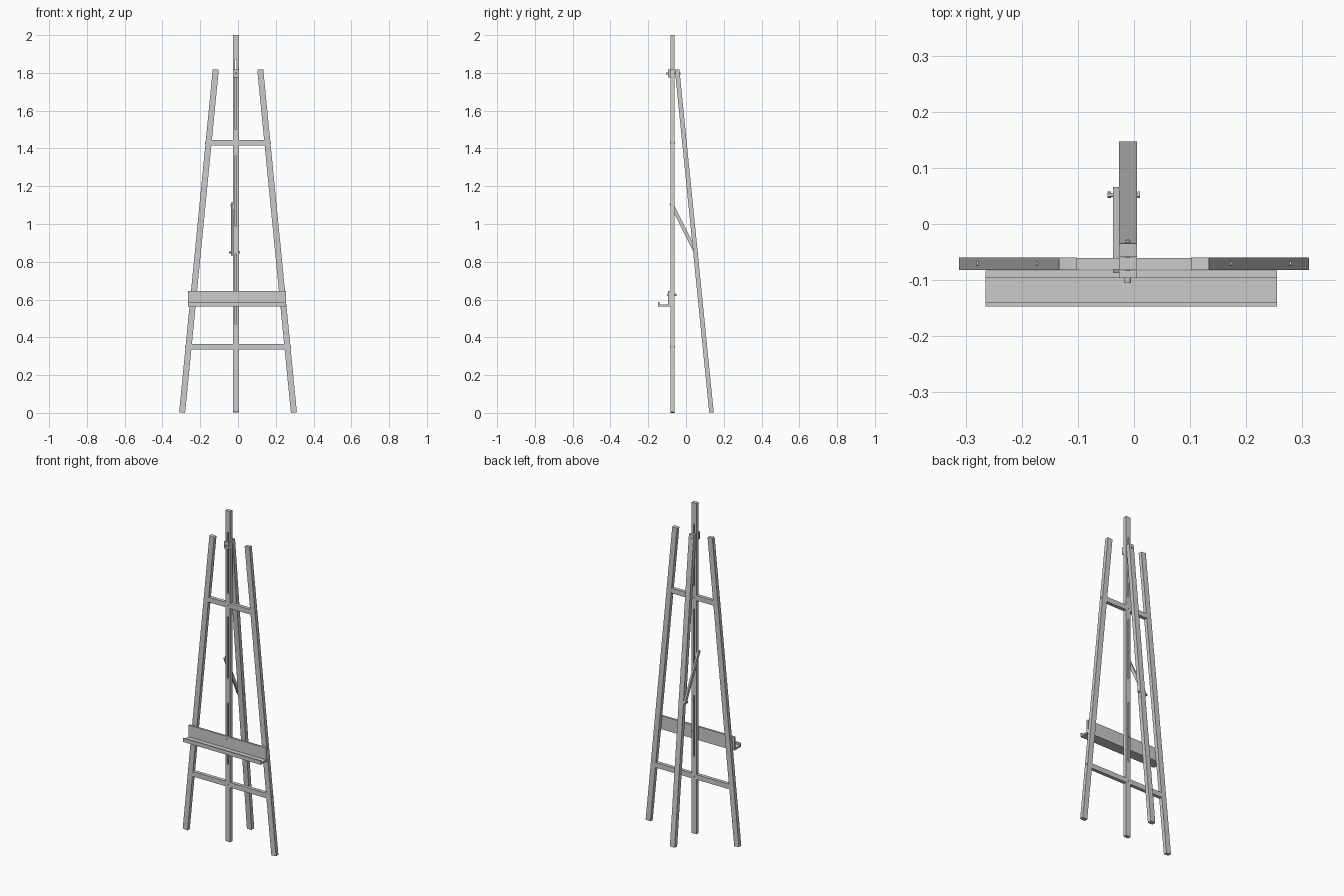
import bpy, bmesh, math
from mathutils import Vector, Matrix

if "Cube" in bpy.data.objects:
    bpy.data.objects.remove(bpy.data.objects["Cube"])

MX = -0.011          # x centre of mast, rear leg and hardware
MY = -0.071          # y centre of the front frame


def make(name, bm):
    me = bpy.data.meshes.new(name)
    bm.to_mesh(me)
    bm.free()
    ob = bpy.data.objects.new(name, me)
    bpy.context.collection.objects.link(ob)
    return ob


def box(name, x0, x1, y0, y1, z0, z1):
    bm = bmesh.new()
    m = Matrix.Translation(((x0 + x1) / 2, (y0 + y1) / 2, (z0 + z1) / 2)) \
        @ Matrix.Diagonal((x1 - x0, y1 - y0, z1 - z0, 1))
    bmesh.ops.create_cube(bm, size=1, matrix=m)
    return make(name, bm)


def beam(name, a, b, wx, wy):
    """Square-cut bar from a to b, tilted within the xz or yz plane."""
    a, b = Vector(a), Vector(b)
    d = b - a
    rot = Vector((0, 0, 1)).rotation_difference(d).to_matrix().to_4x4()
    bm = bmesh.new()
    bmesh.ops.create_cube(bm, size=1, matrix=Matrix.Translation((a + b) / 2) @ rot
                          @ Matrix.Diagonal((wx, wy, d.length, 1)))
    return make(name, bm)


def rod(name, a, b, r, seg=12):
    a, b = Vector(a), Vector(b)
    d = b - a
    rot = Vector((0, 0, 1)).rotation_difference(d).to_matrix().to_4x4()
    bm = bmesh.new()
    bmesh.ops.create_cone(bm, cap_ends=True, segments=seg, radius1=r, radius2=r, depth=d.length,
                          matrix=Matrix.Translation((a + b) / 2) @ rot)
    return make(name, bm)


# Splayed front legs, with screw heads where the rails meet them
def leg_x(z):
    return 0.2955 - (z - 0.005) * (0.178 / 1.815)


for s, side in ((-1, "left"), (1, "right")):
    beam("front_leg_" + side, (s * leg_x(0.002), MY, 0.002), (s * leg_x(1.818), MY, 1.818), 0.032, 0.022)
    for z in (0.35, 1.43):
        x = leg_x(z) + 0.014
        rod("leg_screw_" + side, (s * x, MY, z), (s * (x + 0.005), MY, z), 0.004)

# Cross rails
for name, z in (("lower_rail", 0.35), ("upper_rail", 1.43)):
    w = leg_x(z) - 0.012
    box(name, -w, w, MY - 0.0105, MY + 0.0105, z - 0.015, z + 0.015)
    rod(name + "_screw", (MX, MY - 0.014, z), (MX, MY + 0.014, z), 0.004)

# Central mast with three long slots
mast = box("mast", MX - 0.016, MX + 0.016, MY - 0.011, MY + 0.011, 0.005, 2.0)
for z0, z1 in ((0.47, 0.84), (0.99, 1.36), (1.50, 1.87)):
    cut = box("slot_cutter", MX - 0.004, MX + 0.004, MY - 0.05, MY + 0.05, z0, z1)
    cut.hide_render = True
    cut.hide_set(True)
    mod = mast.modifiers.new("slot", 'BOOLEAN')
    mod.operation = 'DIFFERENCE'
    mod.solver = 'EXACT'
    mod.object = cut

# Rear leg
beam("rear_leg", (MX, 0.135, 0.002), (MX, -0.047, 1.818), 0.032, 0.024)

# Diagonal brace on the left of the mast, with pivot pins
beam("brace", (-0.032, 0.057, 0.838), (-0.032, -0.079, 1.11), 0.010, 0.019)
rod("brace_pin_lower", (-0.043, 0.052, 0.85), (0.011, 0.052, 0.85), 0.0035)
rod("brace_nut_lower", (-0.047, 0.052, 0.85), (-0.041, 0.052, 0.85), 0.006, 6)
rod("brace_head_lower", (0.006, 0.052, 0.85), (0.011, 0.052, 0.85), 0.006)
rod("brace_screw_upper", (-0.040, -0.073, 1.098), (-0.020, -0.073, 1.098), 0.004)

# Picture tray: back board, shelf and lip as one profile swept along x
profile = [(-0.083, 0.645), (-0.095, 0.645), (-0.095, 0.575), (-0.140, 0.575),
           (-0.140, 0.587), (-0.147, 0.587), (-0.147, 0.564), (-0.083, 0.564)]
bm = bmesh.new()
face = bm.faces.new([bm.verts.new((-0.265, y, z)) for y, z in profile])
ext = bmesh.ops.extrude_face_region(bm, geom=[face])
bmesh.ops.translate(bm, vec=(0.52, 0, 0), verts=[v for v in ext["geom"] if isinstance(v, bmesh.types.BMVert)])
bmesh.ops.recalc_face_normals(bm, faces=bm.faces)
make("tray", bm)

# Top canvas clamp
box("top_clamp", MX - 0.016, MX + 0.016, -0.096, -0.083, 1.775, 1.818)

# Bolts with heads and wing nuts through the mast slots
for name, z, back in (("tray", 0.625, -0.050), ("clamp", 1.797, -0.028)):
    rod(name + "_bolt", (MX, -0.100, z), (MX, back, z), 0.003)
    rod(name + "_bolt_head", (MX, -0.105 if name == "clamp" else -0.099, z), (MX, -0.094, z), 0.006)
    rod(name + "_nut", (MX, back - 0.006, z), (MX, back - 0.001, z), 0.006, 6)
